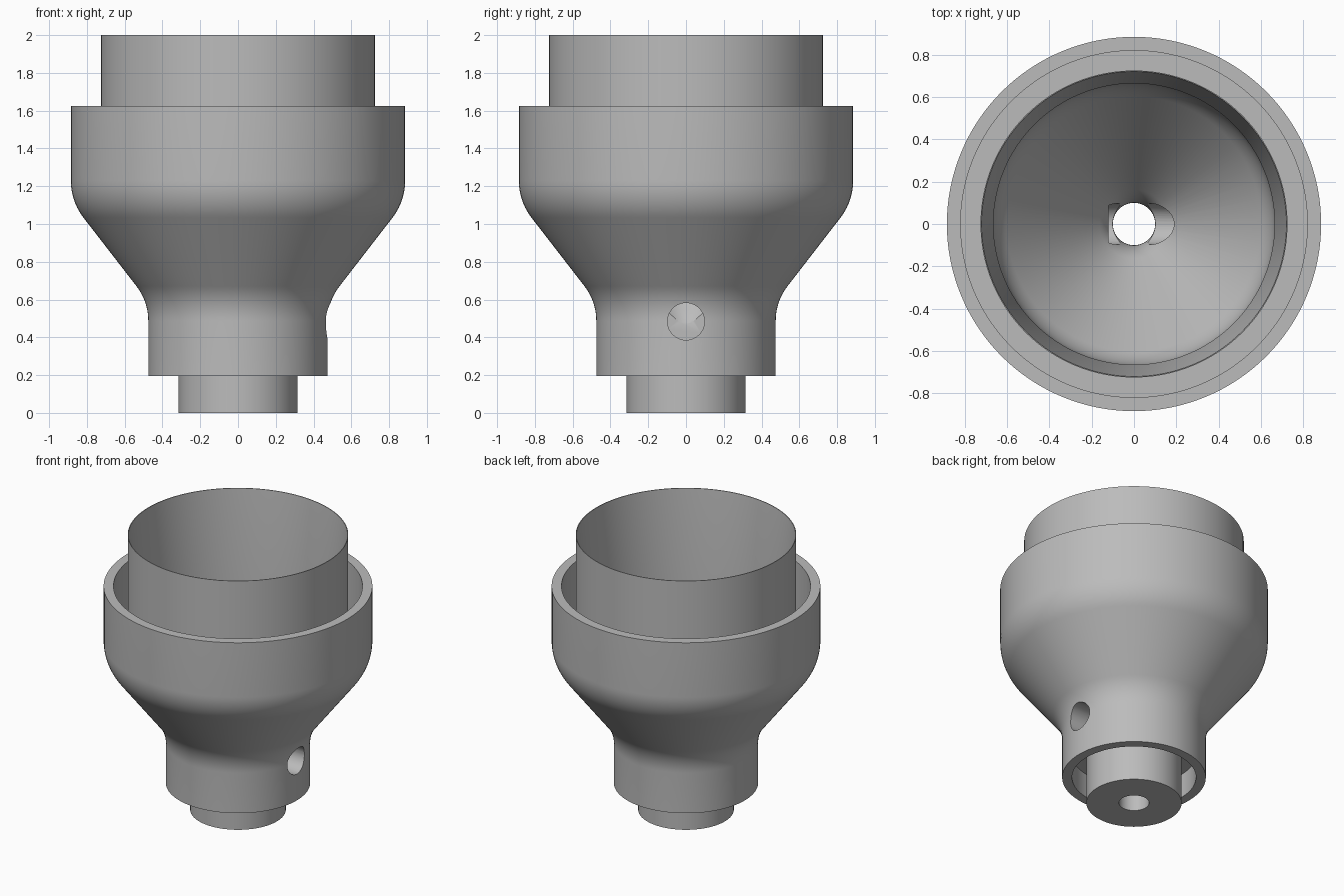
import bpy, bmesh, math
from mathutils import Vector

cube = bpy.data.objects.get("Cube")
if cube:
    bpy.data.objects.remove(cube, do_unlink=True)

SEGMENTS = 128
ARC_STEPS = 10

grey = bpy.data.materials.new("plain_grey")
grey.use_nodes = True
colour = (0.5, 0.5, 0.5, 1)
grey.diffuse_color = colour
grey.node_tree.nodes["Principled BSDF"].inputs["Base Color"].default_value = colour


def rounded(points):
    """Closed (radius, height, fillet) profile with its corners filleted."""
    out = []
    for i, (r, z, fillet) in enumerate(points):
        p = Vector((r, z))
        if not fillet:
            out.append(p)
            continue
        a = (Vector(points[i - 1][:2]) - p).normalized()
        b = (Vector(points[(i + 1) % len(points)][:2]) - p).normalized()
        half = a.angle(b) / 2
        centre = p + (a + b).normalized() * fillet / math.sin(half)
        start = p + a * fillet / math.tan(half) - centre
        end = p + b * fillet / math.tan(half) - centre
        sweep = start.angle(end)
        for k in range(ARC_STEPS + 1):
            t = k / ARC_STEPS
            v = start * math.sin((1 - t) * sweep) + end * math.sin(t * sweep)
            out.append(centre + v / math.sin(sweep))
    return out


def revolve(name, profile):
    bm = bmesh.new()
    verts = [bm.verts.new((p.x, 0, p.y)) for p in profile]
    edges = [bm.edges.new((verts[i - 1], verts[i])) for i in range(len(verts))]
    bmesh.ops.spin(bm, geom=verts + edges, cent=(0, 0, 0), axis=(0, 0, 1),
                   angle=math.tau, steps=SEGMENTS, use_merge=False)
    bmesh.ops.remove_doubles(bm, verts=bm.verts, dist=0.0001)
    bmesh.ops.recalc_face_normals(bm, faces=bm.faces)
    mesh = bpy.data.meshes.new(name)
    bm.to_mesh(mesh)
    bm.free()
    mesh.materials.append(grey)
    obj = bpy.data.objects.new(name, mesh)
    bpy.context.collection.objects.link(obj)
    return obj


# Funnel body: bore and bowl, thin lip, upper slot, outer shell, lower slot, spigot
body = revolve("funnel_body", rounded([
    (0.10, 0, 0), (0.10, 0.466, 0.3), (0.665, 1.20, 0.3), (0.665, 1.31, 0),
    (0.721, 2, 0), (0.726, 2, 0),
    (0.726, 1.23, 0), (0.82, 1.23, 0),
    (0.82, 1.625, 0), (0.885, 1.625, 0),
    (0.885, 1.12, 0.32), (0.475, 0.59, 0.3), (0.475, 0.195, 0),
    (0.41, 0.195, 0), (0.41, 0.37, 0), (0.315, 0.37, 0), (0.315, 0, 0),
]))

# Side port running from the left wall just past the bore
inner_end, outer_end = -0.12, 0.8
bpy.ops.mesh.primitive_cylinder_add(
    vertices=48, radius=0.098, depth=outer_end - inner_end,
    location=((inner_end + outer_end) / 2, 0, 0.484), rotation=(0, math.pi / 2, 0))
cutter = bpy.context.object
cutter.name = "side_port_cutter"
cutter.data.materials.append(grey)

port = body.modifiers.new("side_port", "BOOLEAN")
port.operation = "DIFFERENCE"
port.solver = "EXACT"
port.object = cutter

# Apply the cut, drop the cutter and smooth the curved walls
bpy.ops.object.select_all(action="DESELECT")
body.select_set(True)
bpy.context.view_layer.objects.active = body
bpy.ops.object.modifier_apply(modifier=port.name)
bpy.data.objects.remove(cutter, do_unlink=True)
bpy.ops.object.shade_smooth_by_angle(angle=math.radians(30))
